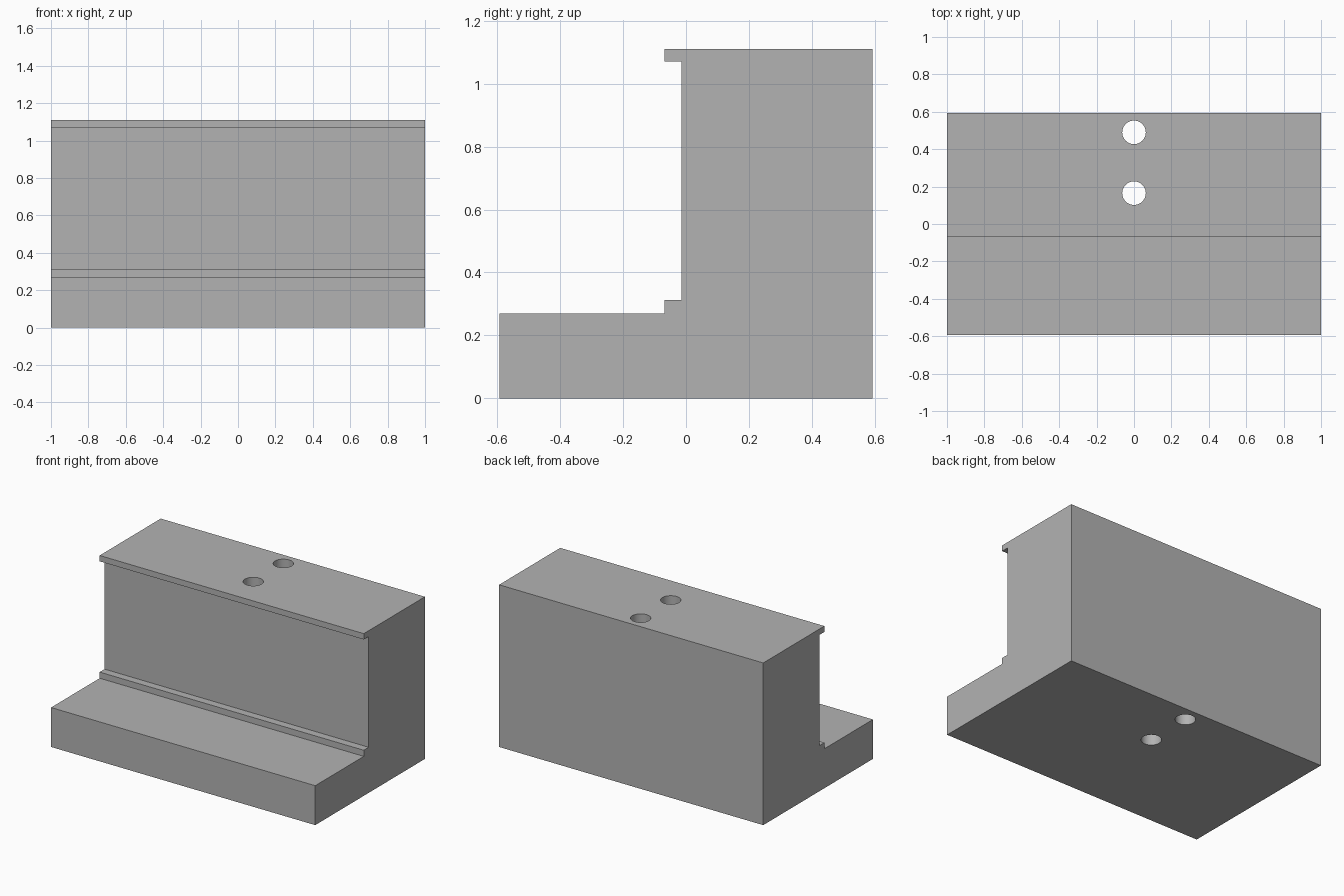
import bpy, bmesh
from mathutils import Vector

cube = bpy.data.objects.get("Cube")
if cube:
    bpy.data.objects.remove(cube, do_unlink=True)

# Single grey material
grey = bpy.data.materials.new("plain grey")
grey.use_nodes = True
colour = (0.45, 0.45, 0.45, 1)
grey.diffuse_color = colour
grey.node_tree.nodes["Principled BSDF"].inputs["Base Color"].default_value = colour


def new_object(name, bm):
    bmesh.ops.recalc_face_normals(bm, faces=bm.faces)
    mesh = bpy.data.meshes.new(name)
    bm.to_mesh(mesh)
    bm.free()
    mesh.materials.append(grey)
    obj = bpy.data.objects.new(name, mesh)
    bpy.context.collection.objects.link(obj)
    return obj


# Stepped block: side profile (y, z) extruded along x
profile = [(-0.593, 0), (0.593, 0), (0.593, 1.11), (-0.068, 1.11), (-0.068, 1.07),
           (-0.015, 1.07), (-0.015, 0.312), (-0.068, 0.312), (-0.068, 0.27), (-0.593, 0.27)]
bm = bmesh.new()
side = bm.faces.new([bm.verts.new((-1, y, z)) for y, z in profile])
ext = bmesh.ops.extrude_face_region(bm, geom=[side])
moved = [v for v in ext["geom"] if isinstance(v, bmesh.types.BMVert)]
bmesh.ops.translate(bm, verts=moved, vec=Vector((2, 0, 0)))
block = new_object("stepped_block", bm)

# Two vertical through holes
for label, y in (("front", 0.165), ("back", 0.49)):
    bm = bmesh.new()
    bmesh.ops.create_cone(bm, cap_ends=True, segments=48, radius1=0.063, radius2=0.063, depth=2)
    bmesh.ops.translate(bm, verts=bm.verts, vec=Vector((0, y, 0.55)))
    cutter = new_object(label + "_hole_cutter", bm)
    cutter.hide_render = True
    cutter.hide_set(True)
    cut = block.modifiers.new(label + "_hole", "BOOLEAN")
    cut.operation = "DIFFERENCE"
    cut.solver = "EXACT"
    cut.object = cutter

# Apply the cuts, then smooth the bores while keeping edges sharp
bpy.ops.object.select_all(action="DESELECT")
block.select_set(True)
bpy.context.view_layer.objects.active = block
for mod in list(block.modifiers):
    bpy.ops.object.modifier_apply(modifier=mod.name)
for obj in [o for o in bpy.data.objects if o.name.endswith("_cutter")]:
    bpy.data.objects.remove(obj, do_unlink=True)
bpy.ops.object.shade_smooth_by_angle(angle=0.6)
